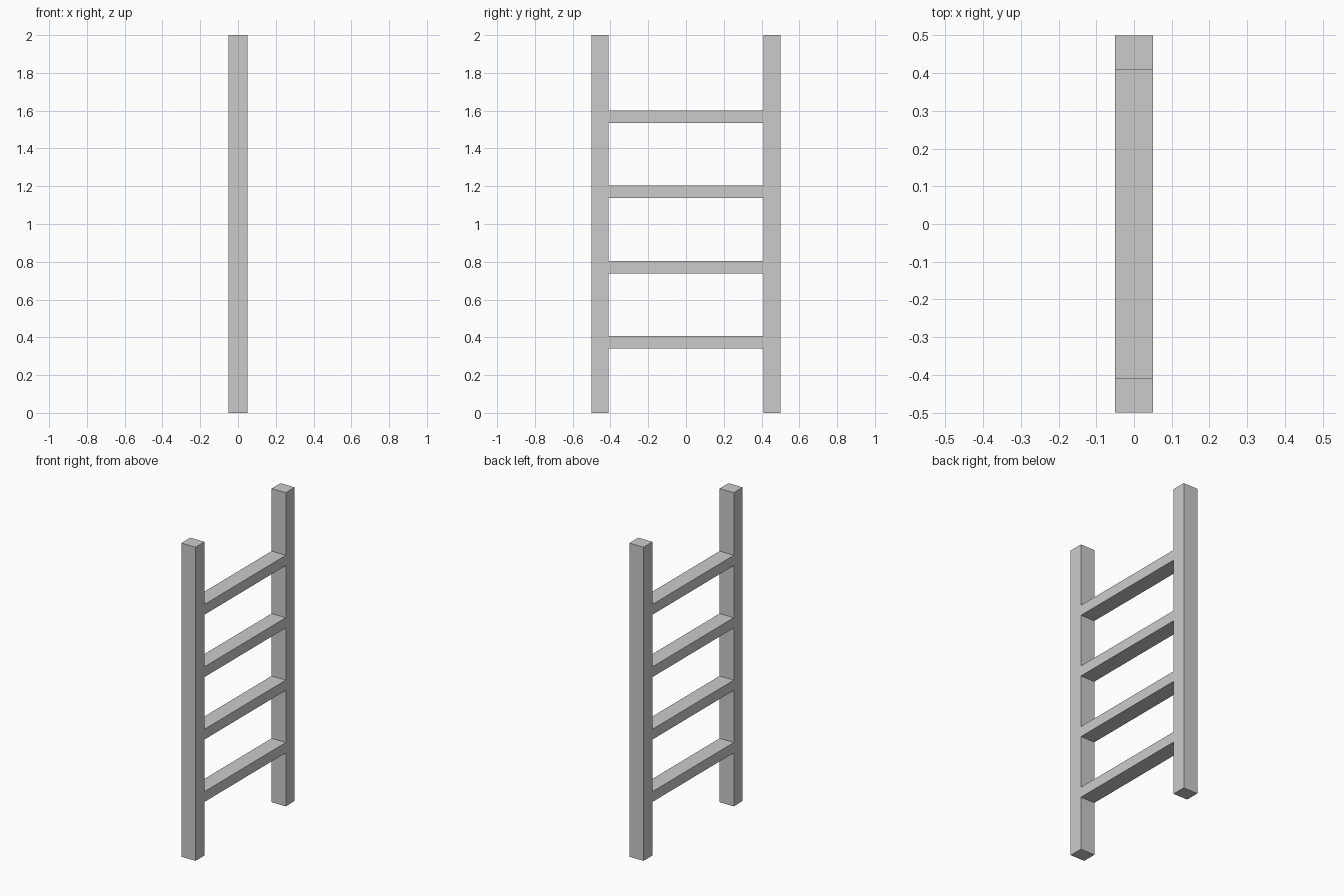
import bpy

if "Cube" in bpy.data.objects:
    bpy.data.objects.remove(bpy.data.objects["Cube"])

DEPTH = 0.10       # shared thickness along x
HEIGHT = 2.0
RAIL_W = 0.09
HALF_W = 0.5
RUNG_H = 0.066


def box(name, size, centre):
    bpy.ops.mesh.primitive_cube_add(size=1, location=centre)
    obj = bpy.context.object
    obj.name = name
    obj.scale = size
    bpy.ops.object.transform_apply(location=False, rotation=False, scale=True)
    return obj


# Two upright rails
for side, label in ((-1, "front"), (1, "back")):
    box(f"{label}_rail", (DEPTH, RAIL_W, HEIGHT),
        (0, side * (HALF_W - RAIL_W / 2), HEIGHT / 2))

# Four evenly spaced rungs, flush with the rails
for i in range(4):
    box(f"rung_{i + 1}", (DEPTH, 2 * (HALF_W - RAIL_W), RUNG_H),
        (0, 0, 0.374 + i * 0.398))
